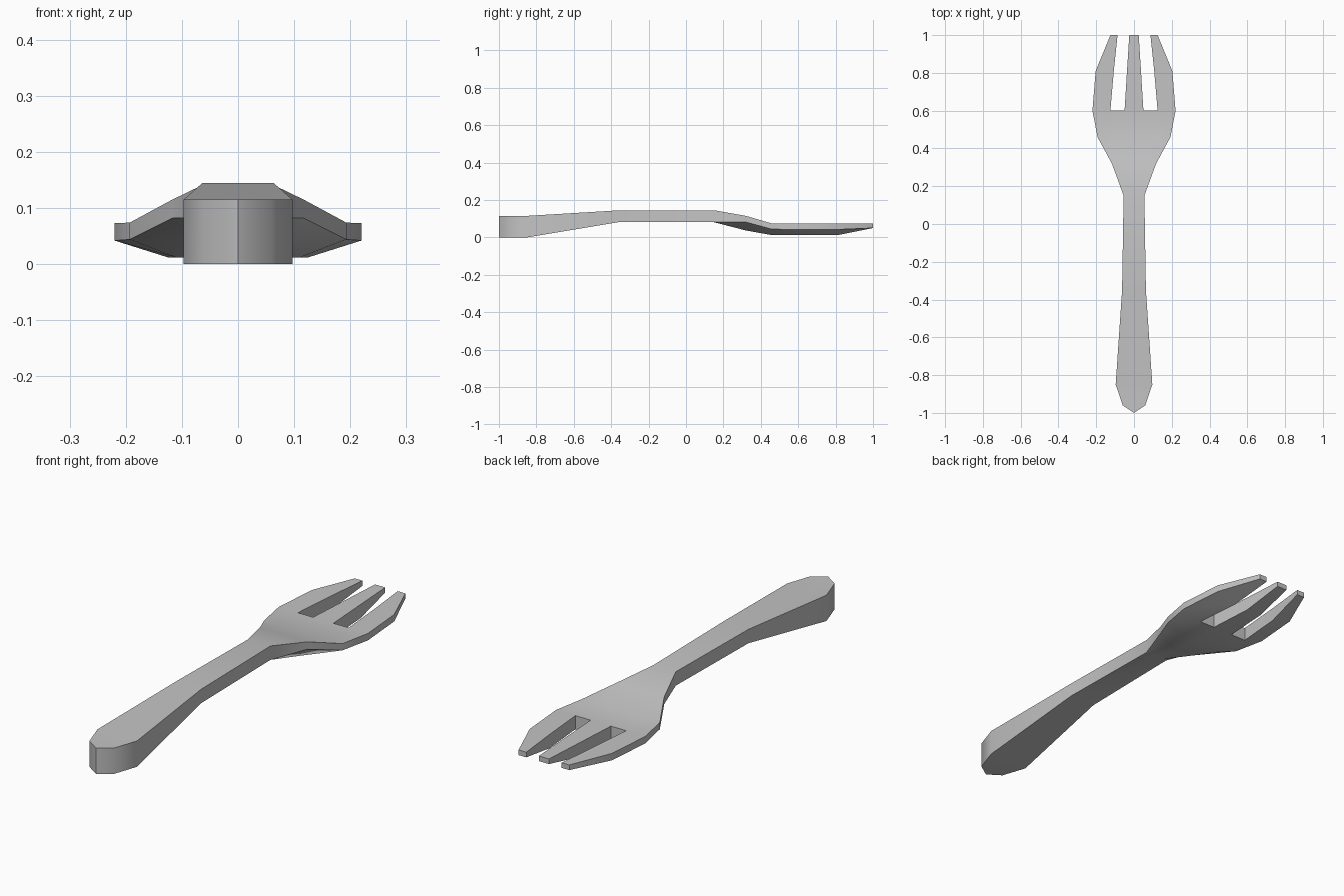
import bpy, bmesh

if "Cube" in bpy.data.objects:
    bpy.data.objects.remove(bpy.data.objects["Cube"])

grey = bpy.data.materials.new("plain grey")
grey.diffuse_color = (0.55, 0.55, 0.55, 1)
grey.use_nodes = True
grey.node_tree.nodes["Principled BSDF"].inputs["Base Color"].default_value = grey.diffuse_color

# Stations along the fork: y, outer half width, slot outer x, slot inner x,
# top z, underside z in the middle, underside z at the outer edge
stations = [
    (-1.00, 0.0, 0.0, 0.0, 0.115, 0.0, 0.0),
    (-0.96, 0.06, 0.035, 0.015, 0.115, 0.0, 0.0),
    (-0.85, 0.097, 0.055, 0.023, 0.115, 0.0, 0.0),
    (-0.35, 0.063, 0.037, 0.016, 0.145, 0.083, 0.083),
    (0.15, 0.055, 0.032, 0.014, 0.145, 0.081, 0.083),
    (0.32, 0.117, 0.065, 0.028, 0.115, 0.037, 0.082),
    (0.46, 0.193, 0.110, 0.043, 0.074, 0.012, 0.044),
    (0.60, 0.220, 0.125, 0.050, 0.073, 0.012, 0.042),
    (0.81, 0.203, 0.107, 0.037, 0.073, 0.012, 0.042),
    (1.00, 0.125, 0.087, 0.025, 0.073, 0.050, 0.050),
]
SLOT_START = 7          # station where the gaps between tines begin
GAPS = (1, 3)           # columns left open there

bm = bmesh.new()
top, bottom = [], []
for y, xo, xs, xi, zt, zm, ze in stations:
    xs_row = (-xo, -xs, -xi, xi, xs, xo)
    zs_row = (ze, zm, zm, zm, zm, ze)
    top.append([bm.verts.new((x, y, zt)) for x in xs_row])
    bottom.append([bm.verts.new((x, y, z)) for x, z in zip(xs_row, zs_row)])


def solid(i, j):
    return (0 <= i < len(stations) - 1 and 0 <= j < 5
            and not (i >= SLOT_START and j in GAPS))


def wall(a, b):
    (i, j), (k, l) = a, b
    bm.faces.new((top[i][j], bottom[i][j], bottom[k][l], top[k][l]))


# Top, underside and walls of handle, head and tines
for i in range(len(stations) - 1):
    for j in range(5):
        if not solid(i, j):
            continue
        ring = ((i, j), (i, j + 1), (i + 1, j + 1), (i + 1, j))
        bm.faces.new([top[a][b] for a, b in ring])
        bm.faces.new([bottom[a][b] for a, b in reversed(ring)])
        neighbours = ((i - 1, j), (i, j + 1), (i + 1, j), (i, j - 1))
        for k, n in enumerate(neighbours):
            if not solid(*n):
                wall(ring[k], ring[(k + 1) % 4])

# Close the rounded handle end to a single vertical edge
bmesh.ops.remove_doubles(bm, verts=bm.verts[:], dist=0.0005)
bmesh.ops.recalc_face_normals(bm, faces=bm.faces[:])

mesh = bpy.data.meshes.new("fork")
bm.to_mesh(mesh)
bm.free()
mesh.materials.append(grey)
fork = bpy.data.objects.new("fork", mesh)
bpy.context.collection.objects.link(fork)
bpy.context.view_layer.objects.active = fork
fork.select_set(True)
bpy.ops.object.shade_smooth_by_angle(angle=0.7)
